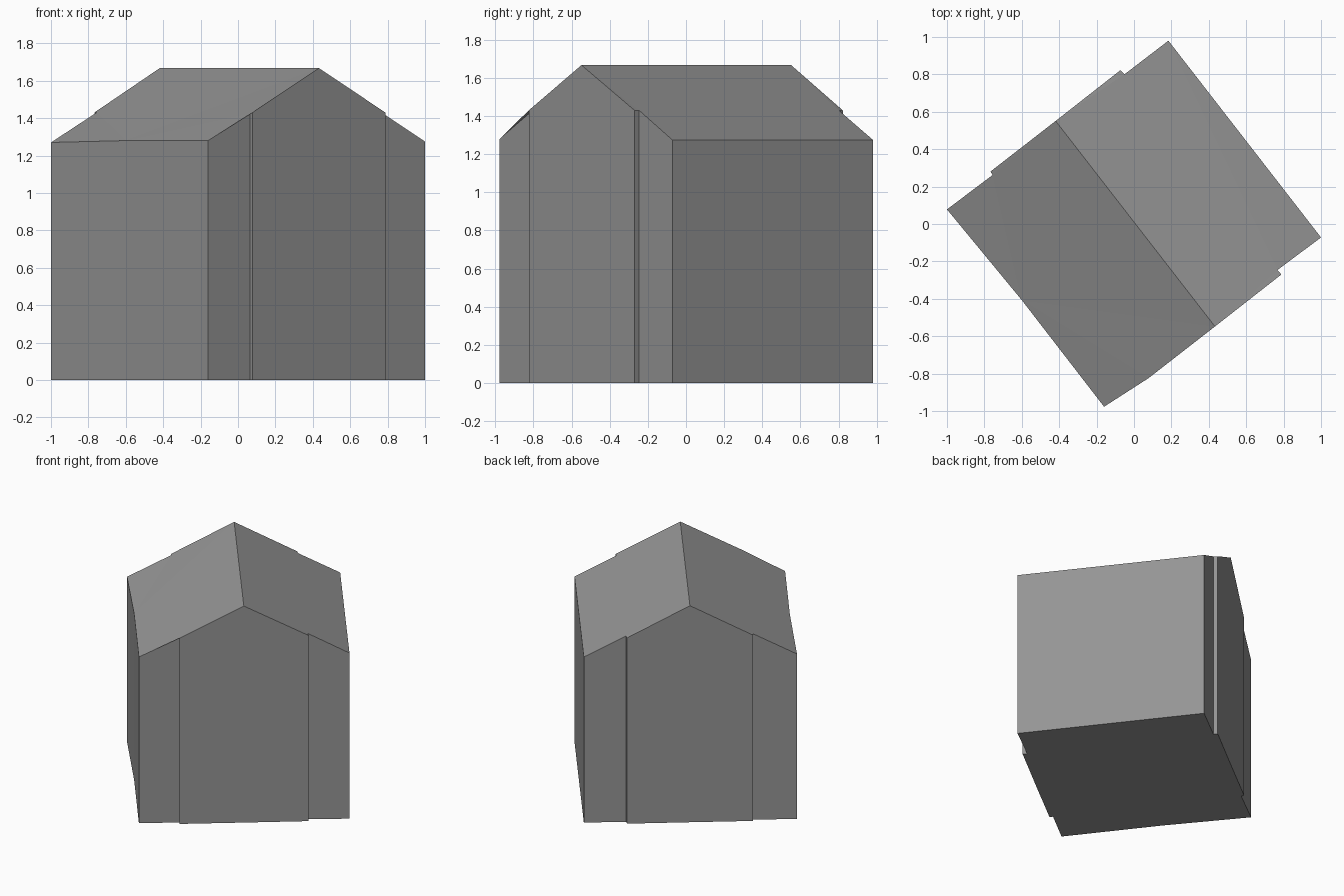
import bpy, bmesh

cube = bpy.data.objects.get("Cube")
if cube:
    bpy.data.objects.remove(cube, do_unlink=True)

# One plain grey for the whole building
GREY = (0.3, 0.3, 0.3, 1.0)
grey = bpy.data.materials.new("plain_grey")
grey.use_nodes = True
grey.diffuse_color = GREY
grey.node_tree.nodes["Principled BSDF"].inputs["Base Color"].default_value = GREY

EAVE, STEP, RIDGE = 1.275, 1.43, 1.667

# Outline of each half, from ridge end to ridge end, with the wall-top height
east_half = [
    (0.433, -0.548, RIDGE),
    (0.788, -0.27, STEP), (0.767, -0.246, STEP),     # step of front gable panel
    (1.0, -0.072, EAVE), (0.184, 0.98, EAVE),        # eave corners
    (-0.05, 0.801, STEP), (-0.073, 0.822, STEP),     # step of back gable panel
    (-0.419, 0.551, RIDGE),
]
west_half = [
    (-0.419, 0.551, RIDGE),
    (-0.768, 0.28, STEP), (-0.756, 0.262, STEP),
    (-1.0, 0.078, 1.27), (-0.6, -0.407, 1.28), (-0.16, -0.977, 1.28),  # bent eave
    (0.064, -0.803, STEP), (0.078, -0.824, STEP),
    (0.433, -0.548, RIDGE),
]

bm = bmesh.new()
outline = east_half + west_half[1:-1]
count = len(outline)
top = [bm.verts.new(p) for p in outline]
base = [bm.verts.new((x, y, 0)) for x, y, z in outline]

# Walls and floor
for i in range(count):
    j = (i + 1) % count
    bm.faces.new((base[i], base[j], top[j], top[i]))
floor = bm.faces.new(base[::-1])

# Two roof slopes meeting at the ridge
turn = len(east_half) - 1
slopes = [bm.faces.new(top[:turn + 1]), bm.faces.new(top[turn:] + top[:1])]

bmesh.ops.triangulate(bm, faces=slopes + [floor])
bmesh.ops.recalc_face_normals(bm, faces=bm.faces)

mesh = bpy.data.meshes.new("gabled_house")
bm.to_mesh(mesh)
bm.free()
mesh.materials.append(grey)
house = bpy.data.objects.new("gabled_house", mesh)
bpy.context.collection.objects.link(house)
